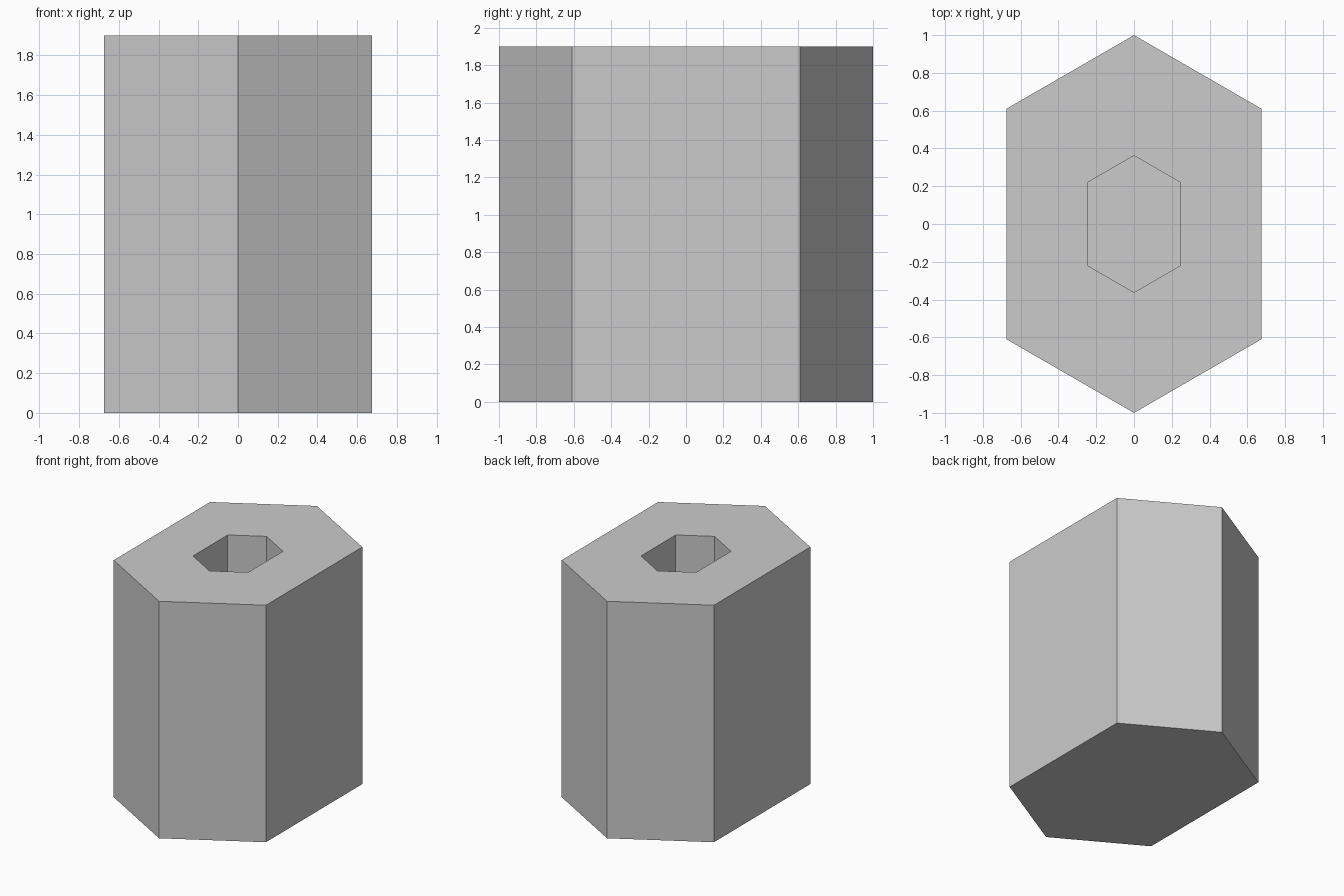
import bpy, bmesh

if "Cube" in bpy.data.objects:
    bpy.data.objects.remove(bpy.data.objects["Cube"])

HEIGHT = 1.9
FLOOR = 0.4


def hexagon(bm, half_x, tip_y, side_y, z):
    pts = [(0, -tip_y), (half_x, -side_y), (half_x, side_y),
           (0, tip_y), (-half_x, side_y), (-half_x, -side_y)]
    return [bm.verts.new((x, y, z)) for x, y in pts]


def bridge(bm, a, b):
    for i in range(6):
        j = (i + 1) % 6
        bm.faces.new((a[i], a[j], b[j], b[i]))


# Stretched hexagonal block with a blind socket in its top
bm = bmesh.new()
base = hexagon(bm, 0.675, 1.0, 0.61, 0)
top = hexagon(bm, 0.675, 1.0, 0.61, HEIGHT)
rim = hexagon(bm, 0.245, 0.362, 0.22, HEIGHT)
floor = hexagon(bm, 0.245, 0.362, 0.22, FLOOR)
rings = [base, top, rim, floor]
for a, b in zip(rings, rings[1:]):
    bridge(bm, a, b)
bm.faces.new(base[::-1])
bm.faces.new(floor)
bmesh.ops.recalc_face_normals(bm, faces=bm.faces)

mesh = bpy.data.meshes.new("hexagonal_block")
bm.to_mesh(mesh)
bm.free()
block = bpy.data.objects.new("hexagonal_block", mesh)
bpy.context.collection.objects.link(block)
